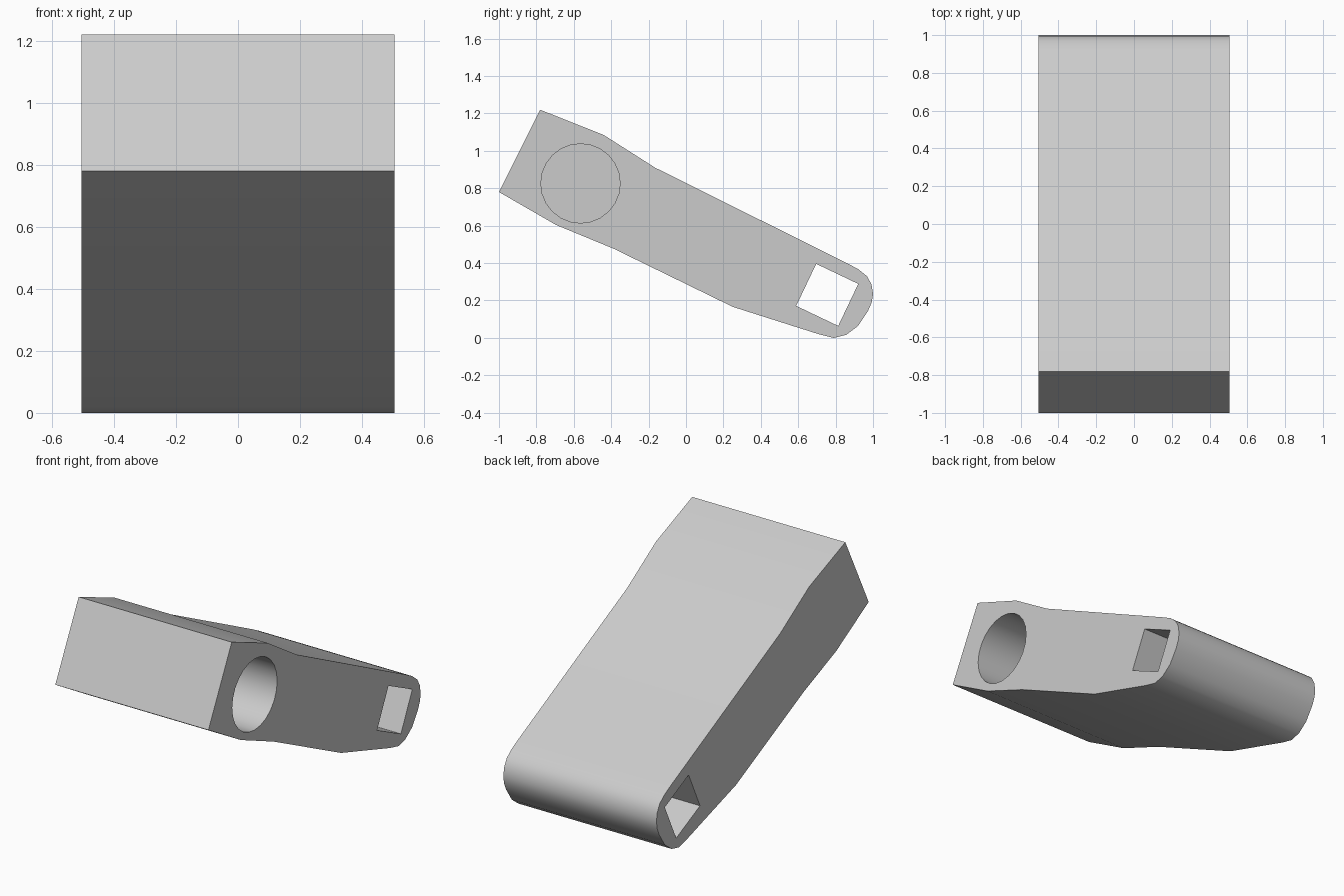
import bpy, bmesh, math
from mathutils import Vector

cube = bpy.data.objects.get("Cube")
if cube:
    bpy.data.objects.remove(cube, do_unlink=True)

HALF_WIDTH = 0.505

grey = bpy.data.materials.new("light_grey")
grey.use_nodes = True
colour = (0.6, 0.6, 0.6, 1)
grey.diffuse_color = colour
grey.node_tree.nodes["Principled BSDF"].inputs["Base Color"].default_value = colour


def prism(name, profile, x0, x1):
    """Extrude a closed (y, z) profile along x."""
    bm = bmesh.new()
    face = bm.faces.new([bm.verts.new((x0, y, z)) for y, z in profile])
    moved = bmesh.ops.extrude_face_region(bm, geom=[face])["geom"]
    verts = [v for v in moved if isinstance(v, bmesh.types.BMVert)]
    bmesh.ops.translate(bm, verts=verts, vec=Vector((x1 - x0, 0, 0)))
    bmesh.ops.recalc_face_normals(bm, faces=bm.faces)
    mesh = bpy.data.meshes.new(name)
    bm.to_mesh(mesh)
    bm.free()
    mesh.materials.append(grey)
    obj = bpy.data.objects.new(name, mesh)
    bpy.context.collection.objects.link(obj)
    return obj


def polygon(y, z, radius, sides, turn=0):
    """Regular polygon in the side plane."""
    angles = [turn + math.tau * i / sides for i in range(sides)]
    return [(y + radius * math.cos(a), z + radius * math.sin(a)) for a in angles]


# Slanted arm: square upper end, gently bent sides, rounded lower end
outline = [
    (-1, 0.78), (-0.78, 1.22), (-0.44, 1.085), (-0.165, 0.91),
    (0.86, 0.4), (0.92, 0.368), (0.968, 0.33), (0.992, 0.285), (1, 0.235),
    (0.993, 0.19), (0.973, 0.144), (0.92, 0.064), (0.856, 0.016),
    (0.79, 0), (0.706, 0.021), (0.25, 0.166), (-0.385, 0.476), (-0.695, 0.604),
]
arm = prism("arm", outline, -HALF_WIDTH, HALF_WIDTH)

# Square hole passes right through; round socket opens on one side only
square = polygon(0.755, 0.23, 0.176, 4, math.radians(19.5))
cutters = [
    prism("square_hole_cutter", square, -1, 1),
    prism("round_socket_cutter", polygon(-0.564, 0.826, 0.212, 24), 0, 1),
]

bpy.ops.object.select_all(action="DESELECT")
arm.select_set(True)
bpy.context.view_layer.objects.active = arm
for cutter in cutters:
    cutter.hide_render = True
    cut = arm.modifiers.new(cutter.name, "BOOLEAN")
    cut.operation = "DIFFERENCE"
    cut.solver = "EXACT"
    cut.object = cutter
    bpy.ops.object.modifier_apply(modifier=cut.name)
    bpy.data.objects.remove(cutter, do_unlink=True)

bpy.ops.object.shade_smooth_by_angle(angle=math.radians(35))
